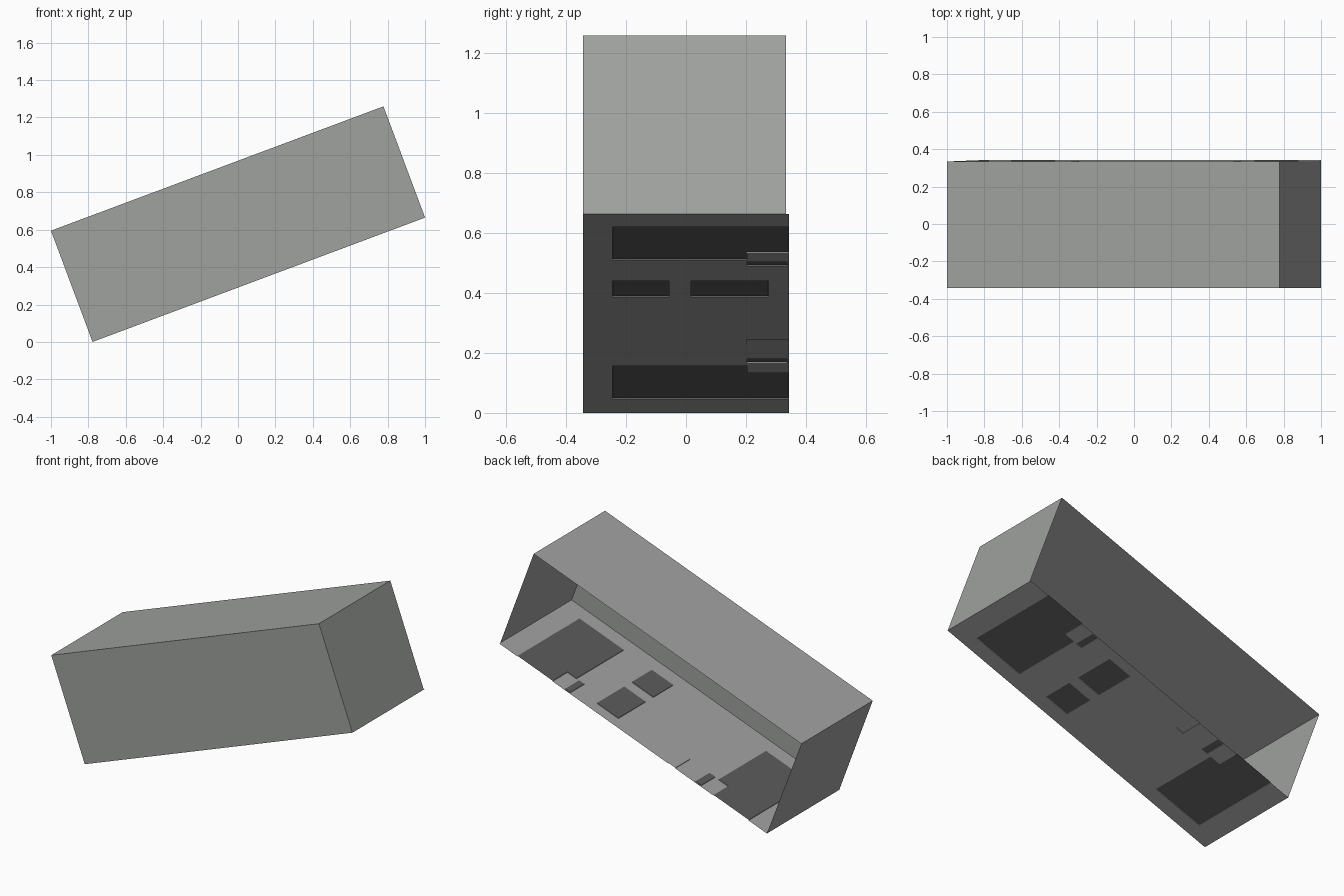
import bpy, bmesh, math
from mathutils import Matrix, Vector

if "Cube" in bpy.data.objects:
    bpy.data.objects.remove(bpy.data.objects["Cube"])

L, H = 1.898, 0.635            # length along slope, height of casing
FRONT, BACK, LIP = -0.343, 0.334, 0.343
TILT = math.radians(20.5)
PLACE = Matrix.Translation((-1 + H * math.sin(TILT), 0, 0)) @ Matrix.Rotation(-TILT, 4, 'Y')


def material(name, rgb):
    m = bpy.data.materials.new(name)
    m.diffuse_color = (*rgb, 1)
    m.use_nodes = True
    m.node_tree.nodes["Principled BSDF"].inputs["Base Color"].default_value = m.diffuse_color
    return m


GREY = material("casing grey", (0.35, 0.36, 0.35))
DARK = material("pad dark grey", (0.105, 0.105, 0.105))


def finish(bm, name):
    me = bpy.data.meshes.new(name)
    bm.to_mesh(me)
    bm.free()
    me.materials.append(GREY)
    me.materials.append(DARK)
    ob = bpy.data.objects.new(name, me)
    ob.matrix_world = PLACE
    bpy.context.collection.objects.link(ob)
    return ob


def sheet(name, corners, mat=0):
    bm = bmesh.new()
    f = bm.faces.new([bm.verts.new(c) for c in corners])
    f.material_index = mat
    return finish(bm, name)


# thin casing walls, open at the back
sheet("front_wall", [(0, FRONT, 0), (L, FRONT, 0), (L, FRONT, H), (0, FRONT, H)])
sheet("roof", [(0, FRONT, H), (L, FRONT, H), (L, BACK, H), (0, BACK, H)])
sheet("right_end", [(L, FRONT, 0), (L, BACK, 0), (L, BACK, H), (L, FRONT, H)])
sheet("left_end", [(0, LIP, 0), (0, FRONT, 0), (0, FRONT, H), (0, BACK, H)])

# floor recesses: u range, y range, dark or not
T = 0.203
recesses = [
    (0.130, 0.380, -0.245, LIP, 1), (0.380, 0.447, -0.245, T, 1),
    (1.520, 1.770, -0.245, LIP, 1), (1.456, 1.520, -0.245, T, 1),
    (0.472, 0.513, T, 0.337, 1), (1.400, 1.437, T, 0.337, 1),
    (1.105, 1.257, -0.245, -0.056, 1), (1.105, 1.257, 0.017, 0.275, 1),
    (0.650, 0.700, T, LIP, 0),
]

# floor sheet, cut along every recess edge
bm = bmesh.new()
bm.faces.new([bm.verts.new(c) for c in
              [(0, FRONT, 0), (L, FRONT, 0), (L, LIP, 0), (0, LIP, 0)]])
for axis, values in ((0, {u for r in recesses for u in r[:2]}),
                     (1, {y for r in recesses for y in r[2:4]})):
    for v in sorted(values):
        co, no = Vector((0, 0, 0)), Vector((0, 0, 0))
        co[axis], no[axis] = v, 1
        bmesh.ops.bisect_plane(bm, geom=bm.verts[:] + bm.edges[:] + bm.faces[:],
                               plane_co=co, plane_no=no, dist=1e-5)
pads = []
for f in bm.faces:
    c = f.calc_center_median()
    for u0, u1, y0, y1, mat in recesses:
        if u0 < c.x < u1 and y0 < c.y < y1:
            f.material_index = mat
            pads.append(f)
# recess the pads upward a little; the new rims stay casing grey
rims = bmesh.ops.inset_region(bm, faces=pads, thickness=0.0005, depth=0.004,
                              use_boundary=False, use_even_offset=True)["faces"]
for f in rims:
    f.material_index = 0
finish(bm, "floor_panel")

# small square tab on the upper pad
sheet("pad_tab", [(1.715, -0.025, 0.008), (1.765, -0.025, 0.008),
                  (1.765, 0.05, 0.008), (1.715, 0.05, 0.008)], 1)
